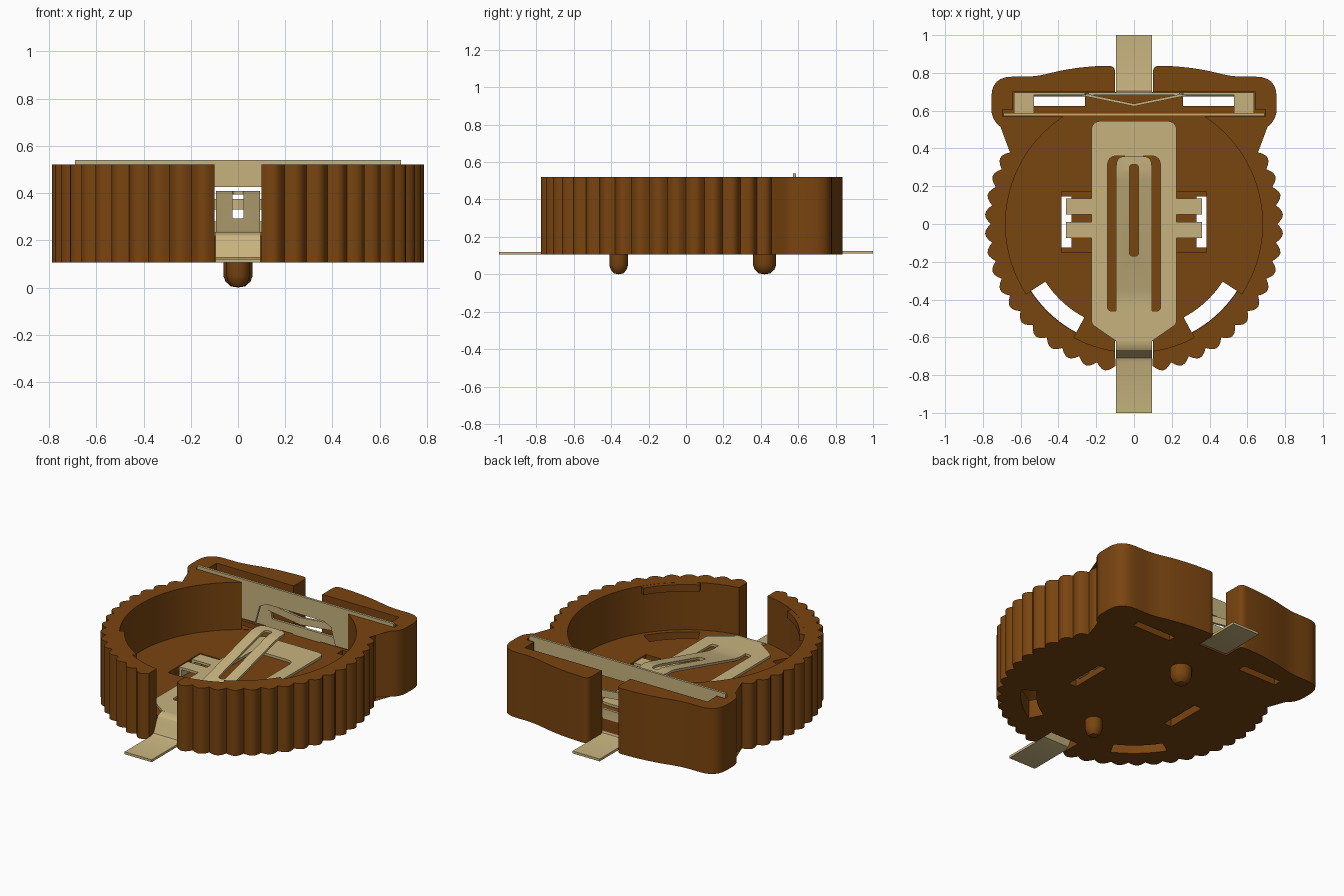
import bpy, bmesh, math
from mathutils import Vector

cube = bpy.data.objects.get("Cube")
if cube:
    bpy.data.objects.remove(cube, do_unlink=True)


def material(name, rgb):
    m = bpy.data.materials.new(name)
    m.use_nodes = True
    m.diffuse_color = (*rgb, 1)
    m.node_tree.nodes["Principled BSDF"].inputs["Base Color"].default_value = (*rgb, 1)
    return m


BROWN = material("brown plastic", (0.19, 0.058, 0.005))
TAN = material("tan metal", (0.57, 0.45, 0.21))


def finish(name, bm, mat):
    bmesh.ops.recalc_face_normals(bm, faces=bm.faces)
    me = bpy.data.meshes.new(name)
    bm.to_mesh(me)
    bm.free()
    ob = bpy.data.objects.new(name, me)
    bpy.context.collection.objects.link(ob)
    me.materials.append(mat)
    return ob


def prism(name, pts, lo, hi, mat=TAN, axis="z"):
    """Extrude a 2D outline along z (outline in xy), y (in xz) or x (in yz)."""
    place = {"z": lambda u, v: (u, v, lo), "y": lambda u, v: (u, lo, v),
             "x": lambda u, v: (lo, u, v)}[axis]
    step = Vector([(hi - lo) * (a == axis) for a in "xyz"])
    bm = bmesh.new()
    face = bm.faces.new([bm.verts.new(place(*p)) for p in pts])
    new = bmesh.ops.extrude_face_region(bm, geom=[face])["geom"]
    bmesh.ops.translate(bm, vec=step, verts=[v for v in new if isinstance(v, bmesh.types.BMVert)])
    return finish(name, bm, mat)


def rect(x0, x1, y0, y1):
    return [(x0, y0), (x1, y0), (x1, y1), (x0, y1)]


def box(name, x, y, z, mat=TAN):
    return prism(name, rect(*x, *y), *z, mat)


def rounded(corners, closed=True):
    """Round each (x, y, radius) corner of a path."""
    out, n = [], len(corners)
    for i, (x, y, r) in enumerate(corners):
        p = Vector((x, y))
        if r == 0 or (not closed and i in (0, n - 1)):
            out.append((x, y))
            continue
        a = p + (Vector(corners[i - 1][:2]) - p).normalized() * r
        b = p + (Vector(corners[(i + 1) % n][:2]) - p).normalized() * r
        for k in range(7):
            t = k / 6
            q = a * (1 - t) ** 2 + p * 2 * t * (1 - t) + b * t * t
            out.append((q.x, q.y))
    return out


def ribbon(name, path, half_width, thick=0.015):
    """Bent strip following a (y, z) centre line."""
    top, bottom = [], []
    for i, p in enumerate(path):
        d = Vector(path[min(i + 1, len(path) - 1)]) - Vector(path[max(i - 1, 0)])
        n = Vector((-d.y, d.x)).normalized() * thick / 2
        top.append((p[0] + n.x, p[1] + n.y))
        bottom.append((p[0] - n.x, p[1] - n.y))
    return prism(name, top + bottom[::-1], -half_width, half_width, TAN, "x")


def carve(ob, cutter, op="DIFFERENCE"):
    mod = ob.modifiers.new("carve", "BOOLEAN")
    mod.operation, mod.solver, mod.object = op, "EXACT", cutter
    bpy.context.view_layer.objects.active = ob
    bpy.ops.object.modifier_apply(modifier=mod.name)
    bpy.data.objects.remove(cutter, do_unlink=True)


def arc(r, a0, a1, n):
    angles = [math.radians(a0 + (a1 - a0) * i / n) for i in range(n + 1)]
    return [(r * math.cos(a), r * math.sin(a)) for a in angles]


# Housing: scalloped ring, rear block and open front and rear slots
half = [(0.1, -0.62)]
for i in range(16 * 6 + 1):
    a = math.radians(-82.5 + i * 1.25)
    r = 0.758 + 0.032 * math.sin(math.pi * (i % 6) / 6)
    half.append((r * math.cos(a), r * math.sin(a)))
half += rounded([(0.62, 0.45, 0), (0.755, 0.55, 0.06), (0.755, 0.78, 0.11), (0.52, 0.78, 0.06),
                 (0.30, 0.835, 0.15), (0.1, 0.838, 0.035), (0.1, 0.70, 0)], False)
housing = prism("housing", half + [(-x, y) for x, y in reversed(half)], 0.105, 0.52, BROWN)

# Battery cavity and rear contact pocket
FLOOR = 0.22
carve(housing, prism("cutter", arc(0.68, 0, 357, 119), FLOOR, 0.6, BROWN))
carve(housing, box("cutter", (-0.64, 0.64), (0.605, 0.7005), (FLOOR - 0.001, 0.6)))
carve(housing, box("cutter", (-0.695, 0.695), (0.57, 0.606), (FLOOR + 0.001, 0.6)))

for s in (-1, 1):
    def xr(a, b):
        return tuple(sorted((s * a, s * b)))
    # Side windows with shallow recess, rear windows
    carve(housing, box("cutter", xr(0.2, 0.385), (-0.15, 0.17), (0.185, 0.3)))
    carve(housing, box("cutter", xr(0.33, 0.384), (-0.125, 0.145), (0.05, 0.3)))
    carve(housing, box("cutter", xr(0.26, 0.53), (0.625, 0.675), (0.05, 0.3)))
    # Curved floor windows with retaining lips above
    mid = -90 + s * 42.5
    a0, a1 = mid - 14.5, mid + 14.5
    carve(housing, prism("cutter", arc(0.56, a0, a1, 10) + arc(0.65, a1, a0, 10), 0.05, 0.3))
    prism("retaining_lip", arc(0.652, a0, a1, 10) + arc(0.7, a1, a0, 10), 0.475, 0.519, BROWN)

# Locating pegs
for name, y, r in (("front_peg", -0.36, 0.05), ("rear_peg", 0.42, 0.062)):
    bm = bmesh.new()
    profile = [(0, 0.12), (r, 0.12), (r, 0.05), (0.85 * r, 0.025), (0.5 * r, 0.005), (0, 0)]
    vs = [bm.verts.new((a, 0, z)) for a, z in profile]
    es = [bm.edges.new(e) for e in zip(vs, vs[1:])]
    bmesh.ops.spin(bm, geom=vs + es, axis=(0, 0, 1), cent=(0, 0, 0), angle=2 * math.pi, steps=20)
    bmesh.ops.remove_doubles(bm, verts=bm.verts, dist=1e-4)
    bmesh.ops.translate(bm, vec=(0, y, 0), verts=bm.verts)
    finish(name, bm, BROWN)

# Lower contact plate with opening for the spring tongue
plate = prism("lower_contact", rounded([
    (-0.095, -0.62, 0), (0.095, -0.62, 0), (0.225, -0.53, 0.02), (0.225, 0.545, 0.05),
    (-0.225, 0.545, 0.05), (-0.225, -0.53, 0.02)]), FLOOR, FLOOR + 0.015)
carve(plate, prism("cutter", rounded([
    (-0.14, -0.46, 0.02), (0.14, -0.46, 0.02), (0.14, 0.36, 0.05), (-0.14, 0.36, 0.05)]), 0.1, 0.3))

# Spring tongue rising to the rear, with rounded tip and centre slot
tongue = ribbon("spring_tongue", [(-0.47, 0.2275), (-0.40, 0.2275), (-0.35, 0.236), (0.23, 0.392),
                                  (0.28, 0.402), (0.36, 0.402)], 0.095)
carve(tongue, prism("cutter", rounded([
    (-0.094, -0.5, 0), (0.094, -0.5, 0), (0.094, 0.359, 0.05), (-0.094, 0.359, 0.05)]), 0.1, 0.6),
    "INTERSECT")
carve(tongue, prism("cutter", rounded([
    (-0.024, -0.17, 0.02), (0.024, -0.17, 0.02), (0.024, 0.315, 0.02), (-0.024, 0.315, 0.02)]), 0.1, 0.6))

# Hooked side tabs of the lower contact
for s in (-1, 1):
    for y in ((0.05, 0.135), (-0.075, 0.01)):
        path = [(0.21, 0.22), (0.345, 0.22), (0.345, 0.13), (0.36, 0.13), (0.36, 0.235), (0.21, 0.235)]
        prism("side_tab", [(s * x, z) for x, z in path], *y, TAN, "y")

# Solder leads
ribbon("front_lead", [(-0.61, 0.2275), (-0.64, 0.2275), (-0.662, 0.215), (-0.675, 0.19),
                      (-0.69, 0.15), (-0.705, 0.122), (-0.73, 0.1125), (-1, 0.1125)], 0.095)
ribbon("rear_lead", [(1, 0.1175), (0.72, 0.1175), (0.7, 0.123), (0.6925, 0.14), (0.6925, 0.28)], 0.095)

# Upper contact: wide panel with arched opening
panel = [(0.69, 0.54), (0.69, 0.29), (0.28, 0.29), (0.25, 0.40), (0.2, 0.425)]
prism("upper_contact", panel + [(-x, z) for x, z in reversed(panel)], 0.573, 0.588, TAN, "y")

# Rear strip, folded ends and bent spring arms
strip = [(0.635, 0.41), (0.26, 0.41), (0.24, 0.28)]
prism("rear_strip", strip + [(-x, z) for x, z in reversed(strip)] + [(-0.635, 0.225), (0.635, 0.225)],
      0.683, 0.697, TAN, "y")
for s in (-1, 1):
    box("folded_end", tuple(sorted((s * 0.53, s * 0.635))), (0.58, 0.69), (0.40, 0.415))
    arm = [(0.28, 0.68), (0.28, 0.695), (0.0, 0.637), (0.0, 0.623)]
    prism("spring_arm", [(s * x, y) for x, y in arm], 0.33, 0.375)

# Smooth curves, keep edges sharp
bpy.ops.object.select_all(action="DESELECT")
for ob in bpy.context.collection.objects:
    if ob.type == "MESH":
        ob.select_set(True)
        bpy.context.view_layer.objects.active = ob
bpy.ops.object.shade_smooth_by_angle(angle=math.radians(30))
